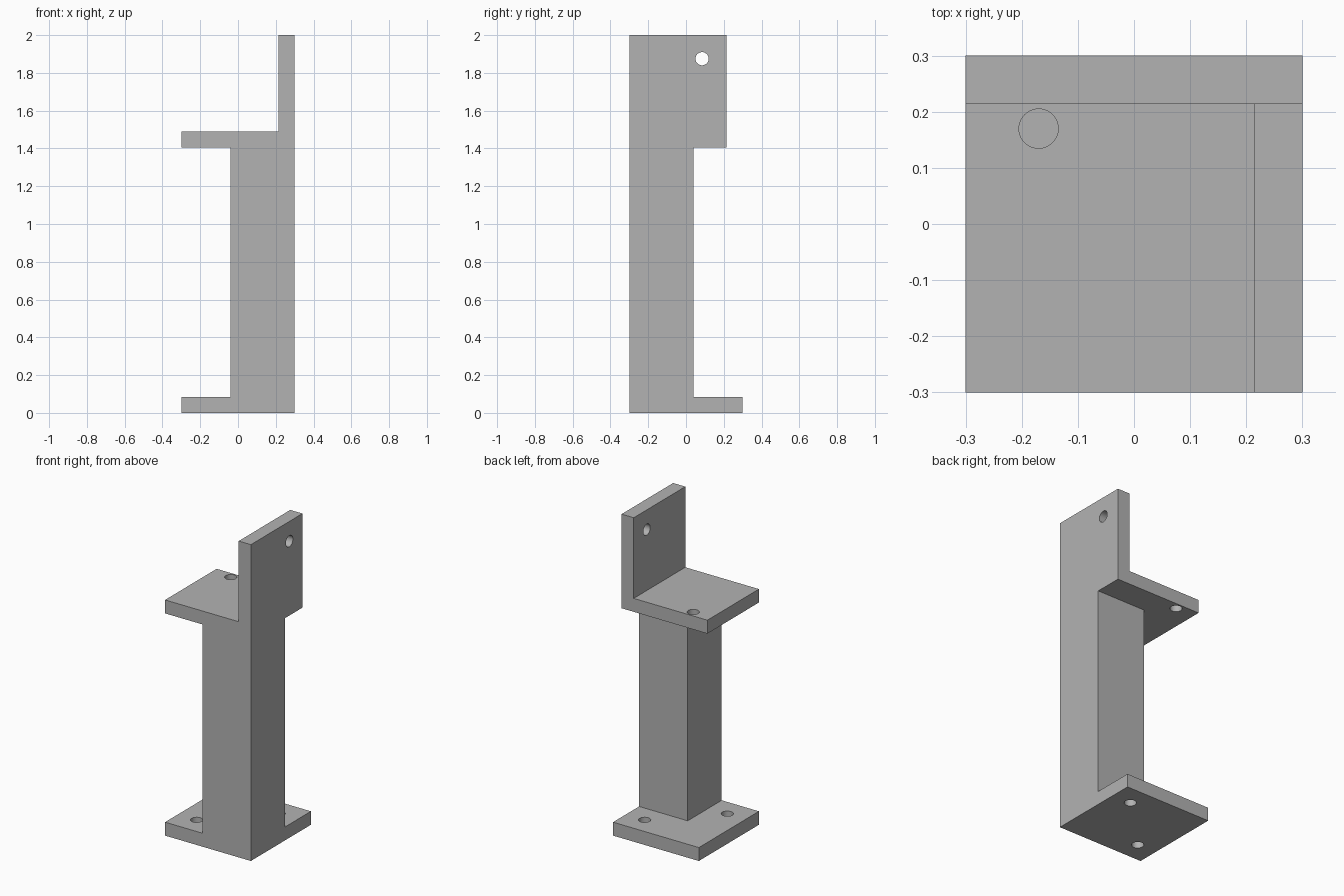
import bpy
import bmesh
from mathutils import Matrix, Vector

cube = bpy.data.objects.get("Cube")
if cube:
    bpy.data.objects.remove(cube, do_unlink=True)

HALF = 0.3        # half width of the base plate
PLATE = 0.085     # thickness of every plate
INNER = 0.04      # inner side of the square column
SHELF = 1.405     # underside of the shelf
TOP = 2.0
DEPTH = 0.215     # rear edge of the shelf and upright
HOLE = 0.17       # bolt hole offset from the centre
RADIUS = 0.035


def mesh_object(name, bm):
    bmesh.ops.recalc_face_normals(bm, faces=bm.faces[:])
    mesh = bpy.data.meshes.new(name)
    bm.to_mesh(mesh)
    bm.free()
    ob = bpy.data.objects.new(name, mesh)
    bpy.context.collection.objects.link(ob)
    return ob


def extruded_profile(name, points, place, direction):
    """Make a solid from a flat outline; place maps (u, z) to a position."""
    bm = bmesh.new()
    face = bm.faces.new([bm.verts.new(place(u, z)) for u, z in points])
    result = bmesh.ops.extrude_face_region(bm, geom=[face])
    moved = [g for g in result["geom"] if isinstance(g, bmesh.types.BMVert)]
    bmesh.ops.translate(bm, verts=moved, vec=direction)
    return mesh_object(name, bm)


def drill(name, centre, axis):
    bm = bmesh.new()
    turn = Vector((0, 0, 1)).rotation_difference(Vector(axis)).to_matrix().to_4x4()
    bmesh.ops.create_cone(bm, cap_ends=True, segments=40, radius1=RADIUS,
                          radius2=RADIUS, depth=0.2,
                          matrix=Matrix.Translation(centre) @ turn)
    return mesh_object(name, bm)


def combine(target, tool, operation):
    mod = target.modifiers.new(operation, "BOOLEAN")
    mod.operation, mod.solver, mod.object = operation, "EXACT", tool
    bpy.context.view_layer.objects.active = target
    bpy.ops.object.modifier_apply(modifier=mod.name)
    bpy.data.objects.remove(tool, do_unlink=True)


# Front outline: base plate, column, shelf and upright
front = [(-HALF, 0), (HALF, 0), (HALF, TOP), (HALF - PLATE, TOP),
         (HALF - PLATE, SHELF + PLATE), (-HALF, SHELF + PLATE),
         (-HALF, SHELF), (-INNER, SHELF), (-INNER, PLATE), (-HALF, PLATE)]
post = extruded_profile("bracket_post", front,
                        lambda u, z: (u, -HALF, z), (0, 2 * HALF, 0))

# Side outline trims the rear of the column and the upper plates
side = [(-HALF - 0.1, -0.1), (HALF + 0.1, -0.1), (HALF + 0.1, PLATE),
        (INNER, PLATE), (INNER, SHELF), (DEPTH, SHELF),
        (DEPTH, TOP + 0.1), (-HALF - 0.1, TOP + 0.1)]
trim = extruded_profile("side_trim", side,
                        lambda u, z: (-HALF - 0.1, u, z), (2 * HALF + 0.2, 0, 0))
combine(post, trim, "INTERSECT")

# Bolt holes: two in the base, one in the shelf, one in the upright
for centre, axis in [((-HOLE, -HOLE, PLATE / 2), (0, 0, 1)),
                     ((HOLE, HOLE, PLATE / 2), (0, 0, 1)),
                     ((-HOLE, HOLE, SHELF + PLATE / 2), (0, 0, 1)),
                     ((HALF - PLATE / 2, 0.085, 1.875), (1, 0, 0))]:
    combine(post, drill("drill", centre, axis), "DIFFERENCE")

# Plain grey finish
grey = bpy.data.materials.new("plain grey")
grey.use_nodes = True
colour = (0.45, 0.45, 0.45, 1)
grey.diffuse_color = colour
grey.node_tree.nodes["Principled BSDF"].inputs["Base Color"].default_value = colour
post.data.materials.clear()
post.data.materials.append(grey)

# Smooth hole walls, crisp plate edges
bpy.ops.object.select_all(action="DESELECT")
post.select_set(True)
bpy.context.view_layer.objects.active = post
bpy.ops.object.shade_smooth_by_angle(angle=0.5)
